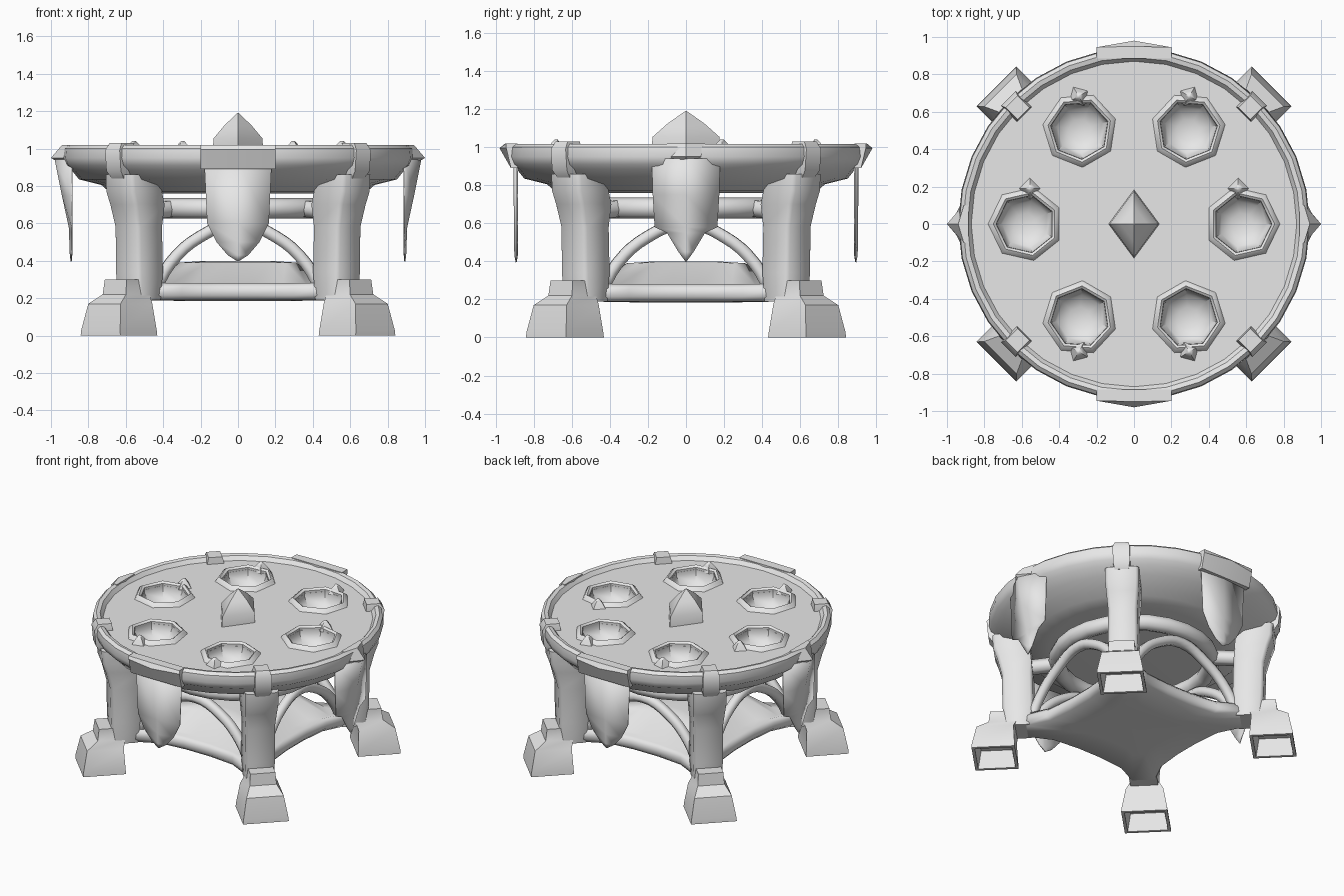
import bpy, bmesh, math
from math import sin, cos, pi
from mathutils import Vector, Matrix

cube = bpy.data.objects.get("Cube")
if cube:
    bpy.data.objects.remove(cube, do_unlink=True)

stone = bpy.data.materials.new("pale_grey")
stone.use_nodes = True
grey = (0.8, 0.8, 0.8, 1)
stone.diffuse_color = grey
for node in stone.node_tree.nodes:
    if node.type == 'BSDF_PRINCIPLED':
        node.inputs["Base Color"].default_value = grey


def finish(name, bm, angle=40):
    bmesh.ops.recalc_face_normals(bm, faces=bm.faces)
    mesh = bpy.data.meshes.new(name)
    bm.to_mesh(mesh)
    bm.free()
    mesh.materials.append(stone)
    ob = bpy.data.objects.new(name, mesh)
    bpy.context.collection.objects.link(ob)
    smooth(ob, angle)
    return ob


def smooth(ob, angle):
    bpy.ops.object.select_all(action='DESELECT')
    ob.select_set(True)
    bpy.context.view_layer.objects.active = ob
    bpy.ops.object.shade_smooth_by_angle(angle=math.radians(angle))


def skin(bm, rings, loop=False):
    """Join equal rings of points with quads, capped or closed into a loop."""
    vs = [[bm.verts.new(p) for p in r] for r in rings]
    n = len(vs[0])
    for a, b in list(zip(vs, vs[1:])) + ([(vs[-1], vs[0])] if loop else []):
        for i in range(n):
            bm.faces.new((a[i], a[(i + 1) % n], b[(i + 1) % n], b[i]))
    if not loop:
        bm.faces.new(vs[0])
        bm.faces.new(vs[-1])


def circle(r, z, n, centre=(0, 0), turn=0.0):
    return [(centre[0] + r * cos(turn + 2 * pi * i / n),
             centre[1] + r * sin(turn + 2 * pi * i / n), z) for i in range(n)]


def rect(z, u, hu, hv):
    return [(u - hu, -hv, z), (u + hu, -hv, z), (u + hu, hv, z), (u - hu, hv, z)]


def turned(bm, angle):
    bmesh.ops.rotate(bm, verts=bm.verts, cent=(0, 0, 0), matrix=Matrix.Rotation(angle, 3, 'Z'))
    return bm


def tube(name, points, radius, angle):
    curve = bpy.data.curves.new(name, 'CURVE')
    curve.dimensions = '3D'
    curve.bevel_depth = radius
    curve.bevel_resolution = 1
    curve.resolution_u = 4
    curve.use_fill_caps = True
    s = curve.splines.new('BEZIER')
    s.bezier_points.add(len(points) - 1)
    for bp, p in zip(s.bezier_points, points):
        bp.co = Matrix.Rotation(angle, 3, 'Z') @ Vector(p)
        bp.handle_left_type = bp.handle_right_type = 'AUTO'
    curve.materials.append(stone)
    ob = bpy.data.objects.new(name, curve)
    bpy.context.collection.objects.link(ob)


# Round top with sloping underside and raised rim
profile = [(0.55, 0.76), (0.69, 0.77), (0.73, 0.805), (0.85, 0.835), (0.89, 0.885), (0.925, 0.91),
           (0.94, 0.95), (0.935, 1.0), (0.915, 1.018), (0.89, 1.012), (0.87, 0.985), (0.3, 0.985)]
bm = bmesh.new()
skin(bm, [circle(r, z, 32) for r, z in profile])
top = finish("table_top", bm)

# Seven-sided bowls sunk into the top
centres = [(0.58 * cos(i * pi / 3), 0.58 * sin(i * pi / 3)) for i in range(6)]
bm = bmesh.new()
for c in centres:
    t = math.atan2(c[1], c[0])
    skin(bm, [circle(r, z, 7, c, t) for r, z in
              [(0.06, 0.88), (0.125, 0.91), (0.155, 0.96), (0.16, 1.1)]])
cutter = finish("bowl_cutter", bm)
cutter.hide_render = True
cut = top.modifiers.new("bowls", 'BOOLEAN')
cut.object = cutter
cut.solver = 'EXACT'
bpy.context.view_layer.update()
carved = bpy.data.meshes.new_from_object(top.evaluated_get(bpy.context.evaluated_depsgraph_get()))
top.modifiers.clear()
top.data = carved
bpy.data.objects.remove(cutter, do_unlink=True)
smooth(top, 55)

# Bowl lips and their small peaks
for i, c in enumerate(centres):
    t = math.atan2(c[1], c[0])
    bm = bmesh.new()
    skin(bm, [circle(r, z, 7, c, t) for r, z in
              [(0.157, 0.965), (0.157, 1.0), (0.172, 1.012), (0.19, 1.0), (0.21, 0.97)]], loop=True)
    finish(f"bowl_lip_{i}", bm)
    bm = bmesh.new()
    p = (c[0] * 1.02, c[1] * 1.36) if abs(c[1]) > 0.1 else (c[0] * 0.96, 0.19)
    skin(bm, [circle(r, z, 4, p, t) for r, z in [(0.06, 0.98), (0.035, 1.015), (0.01, 1.04)]])
    finish(f"bowl_peak_{i}", bm, 60)

# Diamond spike in the middle
bm = bmesh.new()
skin(bm, [[(x * s, y * s, z) for x, y in ((0.13, 0), (0, 0.175), (-0.13, 0), (0, -0.175))]
          for s, z in [(1.05, 0.975), (1.0, 1.055), (0.55, 1.125), (0.02, 1.19)]])
finish("centre_spike", bm)

# Ring beam under the top
bm = bmesh.new()
skin(bm, [circle(0.5 + 0.055 * cos(k * pi / 4), 0.68 + 0.055 * sin(k * pi / 4), 24)
          for k in range(8)], loop=True)
finish("ring_beam", bm, 60)

# Legs, hollow feet and rim brackets on the diagonals
for i in range(4):
    a = pi / 4 + i * pi / 2
    bm = bmesh.new()
    skin(bm, [rect(*s) for s in [
        (0.12, 0.90, 0.10, 0.11), (0.0, 0.90, 0.12, 0.13), (0.0, 0.90, 0.14, 0.15),
        (0.03, 0.90, 0.138, 0.147), (0.17, 0.89, 0.12, 0.122),
        (0.22, 0.845, 0.09, 0.088), (0.30, 0.84, 0.085, 0.082)]])
    finish(f"foot_{i}", turned(bm, a))
    bm = bmesh.new()
    skin(bm, [rect(*s) for s in [
        (0.19, 0.745, 0.09, 0.09), (0.34, 0.745, 0.1, 0.097), (0.58, 0.75, 0.1, 0.095),
        (0.70, 0.77, 0.11, 0.105), (0.77, 0.785, 0.12, 0.11), (0.86, 0.79, 0.12, 0.11)]])
    bmesh.ops.bevel(bm, geom=[e for e in bm.edges
                              if abs(e.verts[0].co.z - e.verts[1].co.z) > 0.05],
                    offset=0.02, segments=1, affect='EDGES')
    finish(f"leg_{i}", turned(bm, a), 50)
    bm = bmesh.new()
    skin(bm, [rect(*s) for s in [(0.84, 0.86, 0.05, 0.045), (0.88, 0.88, 0.06, 0.055),
                                 (0.99, 0.89, 0.06, 0.055), (1.03, 0.88, 0.045, 0.045)]])
    finish(f"rim_bracket_{i}", turned(bm, a), 50)
    tube(f"ring_link_{i}", [(0.5, 0, 0.68), (0.6, 0, 0.67), (0.7, 0, 0.66)], 0.05, a)

# Hanging shields and rim crests on the four sides: ridged at the ends, flat front and back
ridged = ([(0.94, 0.18, 0.08), (0.75, 0.175, 0.042), (0.58, 0.165, 0.005), (0.55, 0.1, 0.003), (0.45, 0.04, 0.001)],
          [(0.9, 0.89), (1.0, 0.95), (0.94, 1.02)], 0.1, 0.03)
flat = ([(0.92, 0.18, 0.006), (0.6, 0.165, 0.005), (0.5, 0.115, 0.004), (0.43, 0.055, 0.002)],
        [(0.92, 0.89), (0.98, 0.995), (0.95, 1.02)], 0.2, 0.0)
for i in range(4):
    a = i * pi / 2
    rows, crest, w, shoulder = flat if i % 2 else ridged
    bm = bmesh.new()
    grid = [[bm.verts.new(p) for p in ((0.89, -h, z), (0.9 + b, 0, z), (0.89, h, z))]
            for z, h, b in rows]
    tip = bm.verts.new((0.895, 0, 0.395))
    for k in (0, 1):
        for r, s in zip(grid, grid[1:]):
            bm.faces.new((r[k], r[k + 1], s[k + 1], s[k]))
        bm.faces.new((grid[-1][k], grid[-1][k + 1], tip))
    shield = finish(f"shield_{i}", turned(bm, a))
    shield.modifiers.new("thickness", 'SOLIDIFY').thickness = 0.006
    bm = bmesh.new()
    skin(bm, [[(0.885, -w, z), (min(r, 0.945) - shoulder, -w, z), (r, 0, z),
               (min(r, 0.945) - shoulder, w, z), (0.885, w, z)] for r, z in crest])
    finish(f"rim_crest_{i}", turned(bm, a), 30)

    # Arched braces between neighbouring legs, meeting the ring beam
    arch = [(0.50, -0.46, 0.21), (0.49, -0.36, 0.39), (0.48, -0.2, 0.53), (0.48, 0, 0.6)]
    arch += [(x, -y, z) for x, y, z in reversed(arch[:-1])]
    tube(f"arched_brace_{i}", arch, 0.036, a)

# Lower shelf with concave sides reaching to each leg, raised in the middle
outline = []
for i in range(4):
    rot = Matrix.Rotation(i * pi / 2, 3, 'Z')
    for x, y in ((0.57, -0.46), (0.49, -0.3), (0.47, -0.1), (0.47, 0.1), (0.49, 0.3), (0.57, 0.46)):
        outline.append(rot @ Vector((x, y, 0)))
bm = bmesh.new()
skin(bm, [[p * s + Vector((0, 0, z)) for p in outline]
          for s, z in [(0.5, 0.185), (0.95, 0.19), (1, 0.215), (1, 0.255), (0.95, 0.28),
                       (0.8, 0.27), (0.55, 0.39), (0.3, 0.4)]])
finish("lower_shelf", bm, 60)
